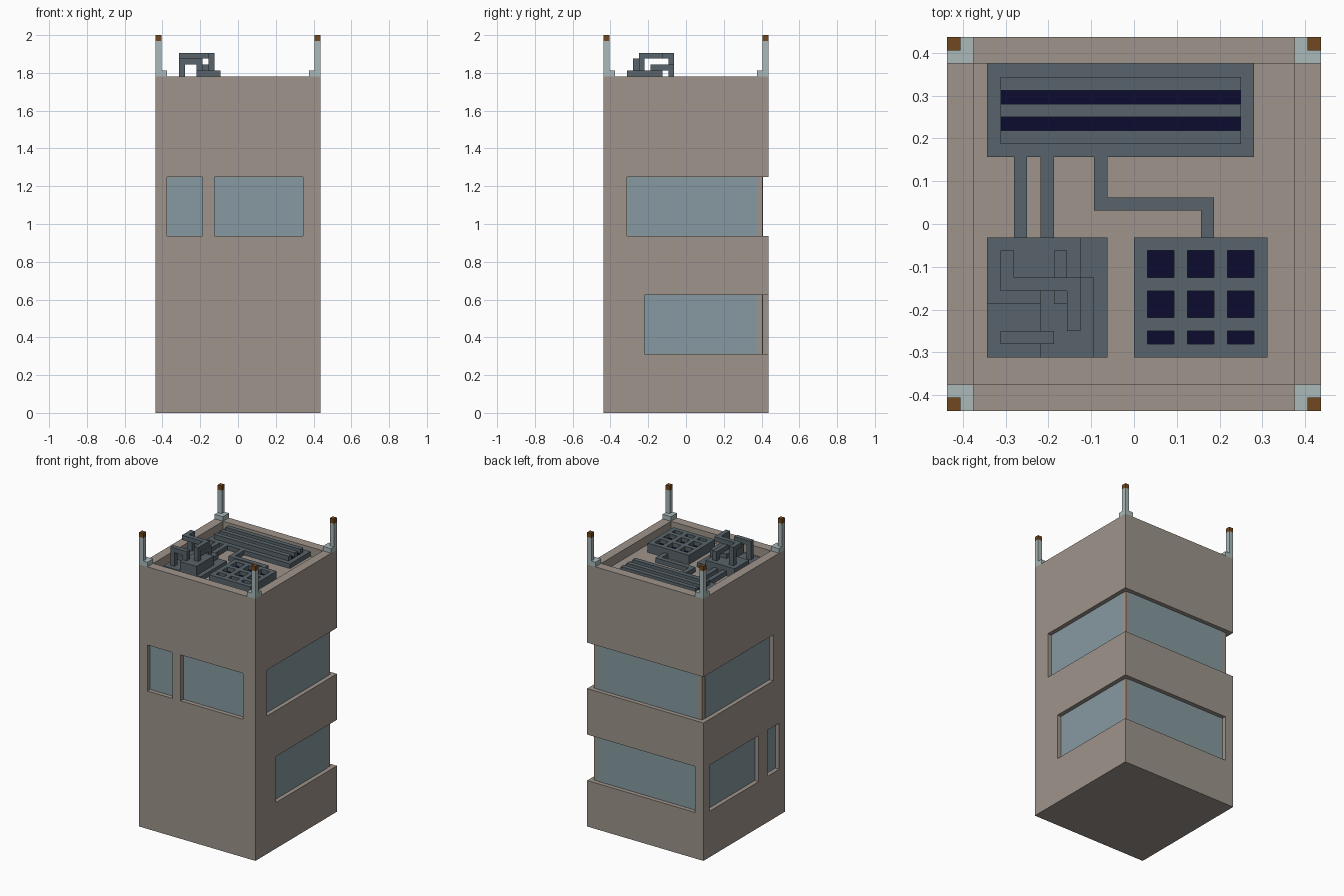
import bpy, bmesh

if "Cube" in bpy.data.objects:
    bpy.data.objects.remove(bpy.data.objects["Cube"])

U = 1 / 32  # the model sits on a grid of 1/32 unit


def material(name, rgb):
    def lin(c):
        c /= 255
        return c / 12.92 if c <= 0.04045 else ((c + 0.055) / 1.055) ** 2.4
    m = bpy.data.materials.new(name)
    m.diffuse_color = (*[lin(c) for c in rgb], 1)
    m.use_nodes = True
    m.node_tree.nodes["Principled BSDF"].inputs["Base Color"].default_value = m.diffuse_color
    return m


WALL = material("beige_concrete", (158, 148, 139))
GLASS = material("blue_grey_glass", (134, 154, 161))
METAL = material("slate_metal", (88, 100, 107))
NAVY = material("dark_navy", (12, 12, 46))
PALE = material("pale_post", (171, 186, 186))
BROWN = material("brown_lamp", (114, 72, 32))


def boxes(name, mat, items):
    """One object from boxes (x0, x1, y0, y1, z0, z1) in grid units."""
    bm = bmesh.new()
    for x0, x1, y0, y1, z0, z1 in items:
        for v in bmesh.ops.create_cube(bm, size=1)["verts"]:
            v.co = ((x1 if v.co.x > 0 else x0) * U,
                    (y1 if v.co.y > 0 else y0) * U,
                    (z1 if v.co.z > 0 else z0) * U)
    me = bpy.data.meshes.new(name)
    bm.to_mesh(me)
    bm.free()
    me.materials.append(mat)
    ob = bpy.data.objects.new(name, me)
    bpy.context.collection.objects.link(ob)
    return ob


# Window recesses: side, start, end, bottom, top
windows = [("front", -12, -6, 30, 40), ("front", -4, 11, 30, 40),
           ("right", -10, 14, 30, 40), ("back", -14, 14, 30, 40), ("left", -10, 14, 30, 40),
           ("right", -7, 14, 10, 20), ("back", -12, 14, 10, 20),
           ("left", -5, 12, 10, 20), ("left", -12, -8, 10, 20)]


def on_side(side, a, b, d0, d1, z0, z1):
    """Box on a wall, from depth d0 to d1 measured from the centre."""
    if side in ("left", "front"):
        d0, d1 = -d1, -d0
    if side in ("left", "right"):
        return (d0, d1, a, b, z0, z1)
    return (a, b, d0, d1, z0, z1)


# Tower body with sunken roof and window recesses cut in
tower = boxes("tower_body", WALL, [(-14, 14, -14, 14, 0, 57)])
cuts = [(-12, 12, -12, 12, 55, 60)]
panes = []
for side, a, b, z0, z1 in windows:
    corner_a, corner_b = a == -14, b == 14
    cuts.append(on_side(side, a - 2 * corner_a, b + 2 * corner_b, 13, 16, z0, z1))
    # glass stops one step short of a wrapped corner, leaving a mullion
    panes.append(on_side(side, a + 2 * corner_a, b - 2 * corner_b, 12.95, 13.08, z0, z1))
cutters = []
for c in cuts:
    cutter = boxes("recess_cutter", WALL, [c])
    cutter.hide_render = True
    cutters.append(cutter)
    mod = tower.modifiers.new("recess", "BOOLEAN")
    mod.operation, mod.solver, mod.object = "DIFFERENCE", "EXACT", cutter
bpy.context.view_layer.objects.active = tower
tower.select_set(True)
for mod in list(tower.modifiers):
    bpy.ops.object.modifier_apply(modifier=mod.name)
for cutter in cutters:
    bpy.data.objects.remove(cutter)
boxes("window_glass", GLASS, panes)

# Corner posts with lamps
feet, lamps = [], []
for sx in (-1, 1):
    for sy in (-1, 1):
        def corner(w, z0, z1):
            x, y = sorted((sx * 14, sx * (14 - w))), sorted((sy * 14, sy * (14 - w)))
            return (*x, *y, z0, z1)
        feet += [corner(2, 57, 58), corner(1, 58, 63)]
        lamps.append(corner(1, 63, 64))
boxes("corner_posts", PALE, feet)
boxes("post_lamps", BROWN, lamps)

# Long roof unit with three rails and dark channels
boxes("rail_unit", METAL, [(-11, 9, 5, 12, 55, 56)] + [(-10, 8, y, y + 1, 56, 57) for y in (6, 8, 10)])
boxes("rail_channels", NAVY, [(-10, 8, y, y + 1, 56, 56.1) for y in (7, 9)])

# Grid roof unit: crossing bars over a dark bed
boxes("grid_unit", METAL, [(0, 10, -10, -1, 55, 56)]
      + [(x, x + 1, -10, -1, 56, 57) for x in (0, 3, 6, 9)]
      + [(0, 10, y, y + 1, 56, 57) for y in (-10, -8, -5, -2)])
boxes("grid_bed", NAVY, [(0.5, 9.5, -9.5, -1.5, 56, 56.1)])

# Ducts on the roof floor
boxes("roof_ducts", METAL, [(-9, -8, -1, 5, 55, 56), (-7, -6, -1, 5, 55, 56),
                            (-3, -2, 1, 5, 55, 56), (-3, 6, 1, 2, 55, 56), (5, 6, -1, 2, 55, 56)])

# Stepped pump unit
boxes("pump_unit", METAL, [(-11, -2, -10, -1, 55, 56), (-11, -4, -6, -1, 56, 57),
                           (-7, -3, -10, -4, 56, 58)])

# Square pipes looping over the pump unit
boxes("pump_pipes", METAL, [
    (-10, -9, -3, -2, 57, 60), (-10, -9, -5, -2, 60, 61), (-9, -4, -5, -4, 60, 61),
    (-5, -4, -8, -5, 60, 61), (-5, -4, -8, -7, 58, 60),
    (-10, -9, -9, -8, 56, 59), (-9, -6, -9, -8, 59, 60), (-10, -9, -9, -8, 59, 60),
    (-7, -6, -9, -8, 58, 59),
    (-6, -5, -6, -2, 58, 59), (-6, -5, -3, -2, 57, 58)])
